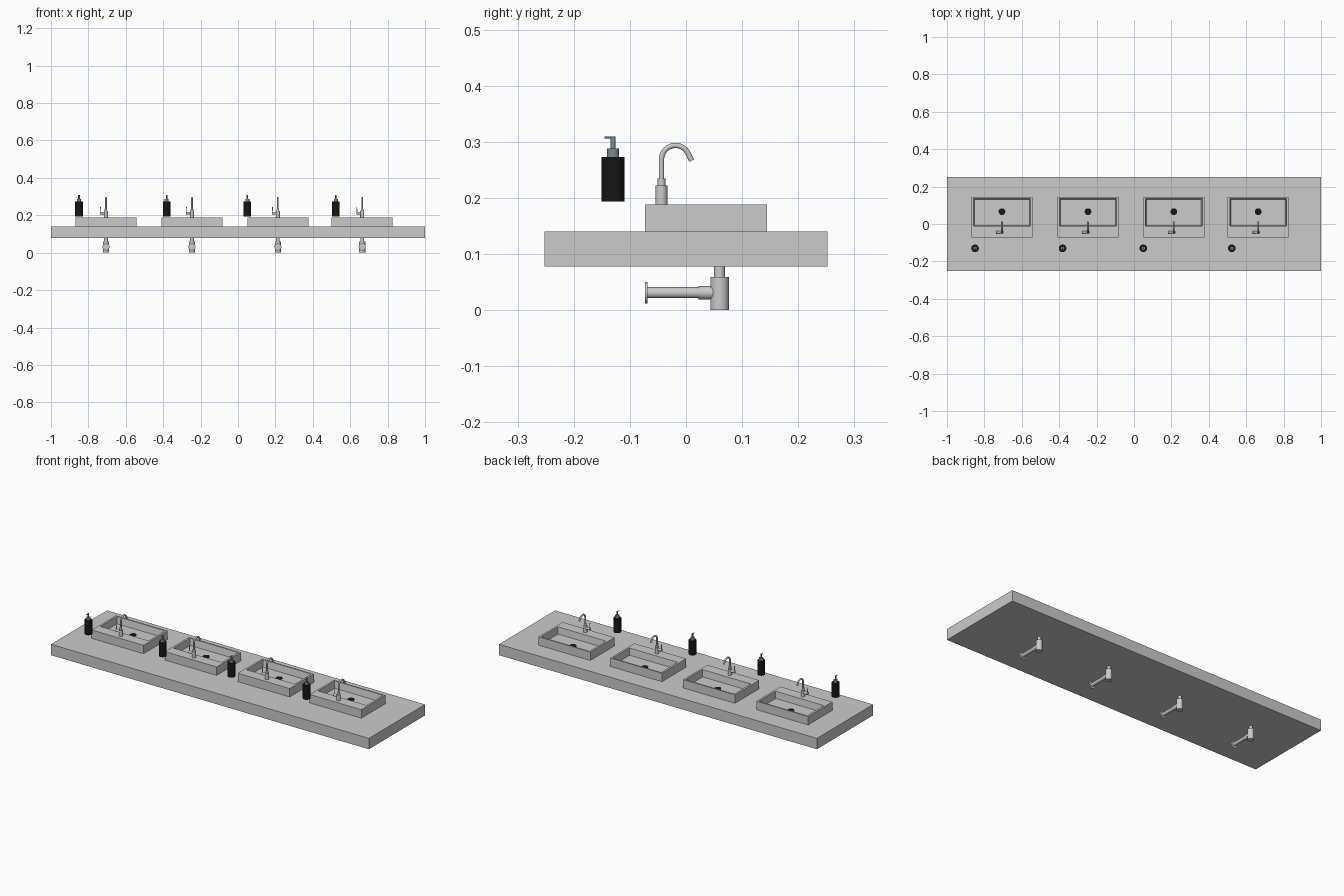
import bpy, bmesh, math
from mathutils import Vector

if "Cube" in bpy.data.objects:
    bpy.data.objects.remove(bpy.data.objects["Cube"])


def material(name, rgb):
    m = bpy.data.materials.new(name)
    m.diffuse_color = (*rgb, 1)
    m.use_nodes = True
    m.node_tree.nodes["Principled BSDF"].inputs["Base Color"].default_value = m.diffuse_color
    return m


BLACK = material("black", (0.008, 0.008, 0.008))
TEAL = material("grey_teal", (0.2, 0.27, 0.27))


def rect_loft(name, rings):
    """Skin a stack of rectangles (x0, x1, y0, y1, z), capped at both ends."""
    bm = bmesh.new()
    loops = [[bm.verts.new(p) for p in ((a, c, z), (b, c, z), (b, d, z), (a, d, z))]
             for a, b, c, d, z in rings]
    for lo, hi in zip(loops, loops[1:]):
        for i in range(4):
            j = (i + 1) % 4
            bm.faces.new((lo[i], lo[j], hi[j], hi[i]))
    bm.faces.new(loops[0][::-1])
    bm.faces.new(loops[-1])
    me = bpy.data.meshes.new(name)
    bm.to_mesh(me)
    bm.free()
    ob = bpy.data.objects.new(name, me)
    bpy.context.collection.objects.link(ob)
    return ob


def rod(name, a, b, r, mat=None, sides=32):
    """Capped cylinder from point a to point b."""
    a, b = Vector(a), Vector(b)
    bpy.ops.mesh.primitive_cylinder_add(vertices=sides, radius=r, depth=(b - a).length,
                                        location=(a + b) / 2)
    ob = bpy.context.object
    ob.name = name
    ob.rotation_euler = (b - a).to_track_quat('Z', 'Y').to_euler()
    bpy.ops.object.shade_smooth_by_angle(angle=math.radians(35))
    if mat:
        ob.data.materials.append(mat)
    return ob


def tube(name, pts, r):
    cu = bpy.data.curves.new(name, 'CURVE')
    cu.dimensions = '3D'
    cu.bevel_depth = r
    cu.bevel_resolution = 4
    cu.use_fill_caps = True
    sp = cu.splines.new('POLY')
    sp.points.add(len(pts) - 1)
    for p, co in zip(sp.points, pts):
        p.co = (*co, 1)
    ob = bpy.data.objects.new(name, cu)
    bpy.context.collection.objects.link(ob)
    bpy.ops.object.select_all(action='DESELECT')
    ob.select_set(True)
    bpy.context.view_layer.objects.active = ob
    bpy.ops.object.convert(target='MESH')
    bpy.ops.object.shade_smooth_by_angle(angle=math.radians(35))


def basin(x):
    rect_loft("basin", [
        (x - .163, x + .163, -.073, .144, .14),
        (x - .163, x + .163, -.073, .144, .188),
        (x - .152, x + .152, -.012, .136, .188),
        (x - .146, x + .146, -.007, .130, .150)])
    rod("drain", (x, .066, .149), (x, .066, .152), .018, BLACK)


def faucet(x):
    y = -.0437
    rod("faucet_base", (x, y, .187), (x, y, .222), .0105)
    rod("faucet_collar", (x, y, .222), (x, y, .235), .0068)
    # gooseneck spout: riser, arc, short straight tip
    R, cz, end = .025, .2685, 25
    pts = [(x, y, .234)]
    for i in range(17):
        t = math.radians(180 - (180 - end) * i / 16)
        pts.append((x, y + R + R * math.cos(t), cz + R * math.sin(t)))
    e = math.radians(end)
    tip = Vector(pts[-1]) + .014 * Vector((0, math.sin(e), -math.cos(e)))
    tube("faucet_spout", pts + [tuple(tip)], .0047)
    # side handle with upright lever
    rod("faucet_handle", (x, y, .211), (x - .031, y, .211), .0075)
    rod("faucet_lever", (x - .027, y, .211), (x - .029, y, .244), .002, sides=16)


def bottle_trap(x):
    y, z = .06, .031
    rod("trap_inlet", (x, y, .059), (x, y, .08), .0098)
    rod("trap_body", (x, y, 0), (x, y, .059), .0165)
    rod("trap_nut", (x, .022, z), (x, .052, z), .0118)
    rod("trap_outlet", (x, -.071, z), (x, .03, z), .0098)
    rod("wall_flange", (x, -.073, z), (x, -.069, z), .019)


def soap_dispenser(x):
    y = -.13
    rod("soap_bottle", (x, y, .194), (x, y, .273), .0203, BLACK)
    rod("soap_cap", (x, y, .272), (x, y, .288), .011, TEAL)
    rod("soap_pump", (x, y, .287), (x, y, .3095), .0042, TEAL)
    rod("soap_nozzle", (x, y, .3075), (x, y - .0155, .3075), .0018, TEAL, 16)


rect_loft("countertop", [(-1, 1, -.252, .252, .078), (-1, 1, -.252, .252, .14)])
for x in (-.706, -.246, .213, .664):
    basin(x)
    faucet(x)
    bottle_trap(x)
for x in (-.85, -.382, .05, .523):
    soap_dispenser(x)
